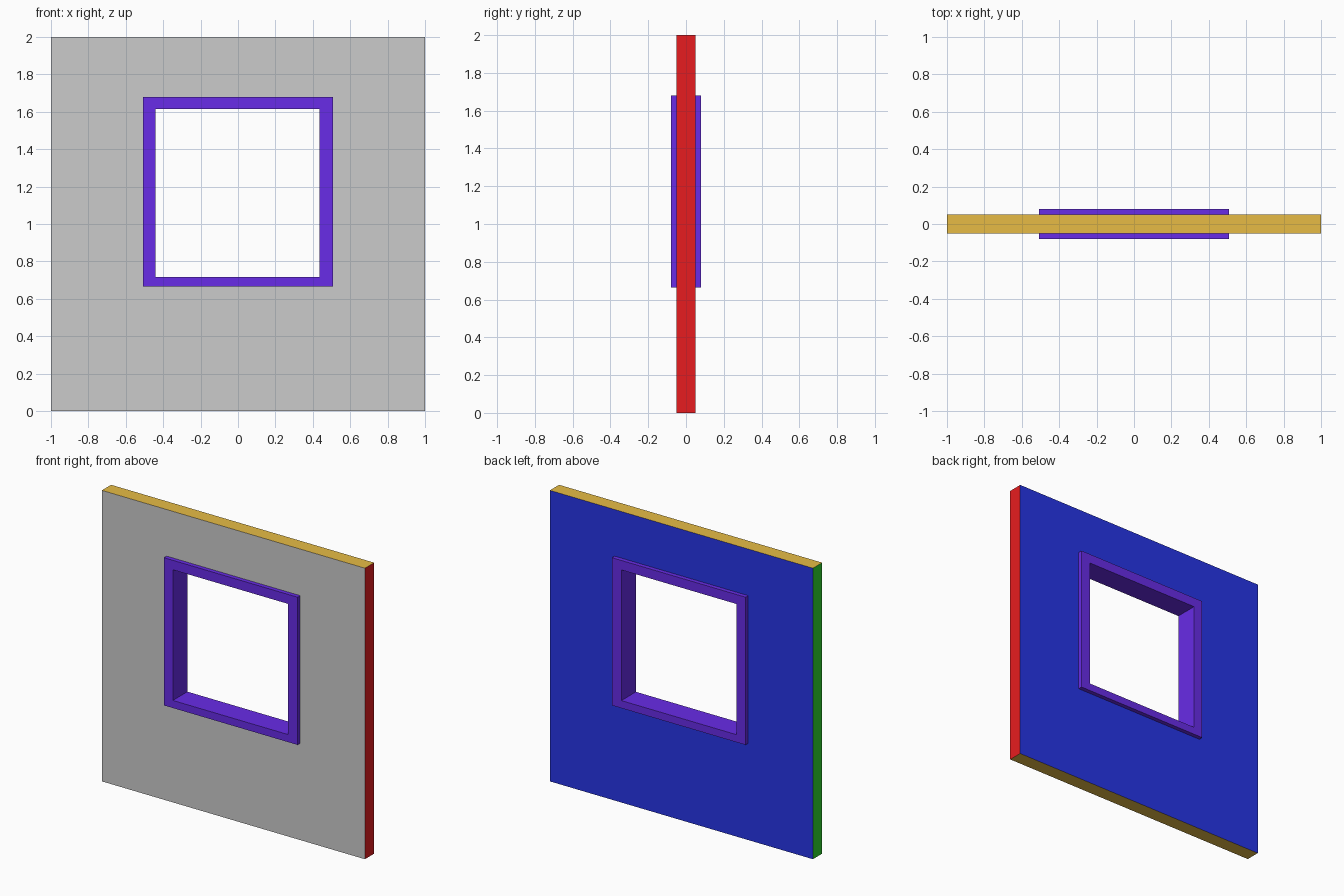
import bpy
import bmesh

if "Cube" in bpy.data.objects:
    bpy.data.objects.remove(bpy.data.objects["Cube"])


def material(name, rgb):
    mat = bpy.data.materials.new(name)
    mat.diffuse_color = (*rgb, 1.0)
    mat.use_nodes = True
    mat.node_tree.nodes["Principled BSDF"].inputs["Base Color"].default_value = mat.diffuse_color
    return mat


def rect(x0, x1, z0, z1):
    return [(x0, z0), (x1, z0), (x1, z1), (x0, z1)]


def holed_panel(name, outer, inner, half_depth):
    """Upright rectangular panel with a rectangular opening right through it."""
    bm = bmesh.new()
    of, ob, inf, inb = [
        [bm.verts.new((x, y, z)) for x, z in loop]
        for loop in (outer, inner)
        for y in (-half_depth, half_depth)
    ]
    for i in range(4):
        j = (i + 1) % 4
        bm.faces.new((of[i], of[j], inf[j], inf[i]))      # front
        bm.faces.new((ob[j], ob[i], inb[i], inb[j]))      # back
        bm.faces.new((of[j], of[i], ob[i], ob[j]))        # outer edge
        bm.faces.new((inf[i], inf[j], inb[j], inb[i]))    # opening lining
    bmesh.ops.recalc_face_normals(bm, faces=bm.faces)
    mesh = bpy.data.meshes.new(name)
    bm.to_mesh(mesh)
    bm.free()
    obj = bpy.data.objects.new(name, mesh)
    bpy.context.collection.objects.link(obj)
    return obj


# Wall with the window opening
wall = holed_panel("wall", rect(-1, 1, 0, 2), rect(-0.5, 0.5, 0.67, 1.67), 0.05)

# Each side of the wall has its own paint
paints = [
    ("front_grey", (0.8, 0.8, 0.8)),
    ("back_blue", (0.02, 0.035, 0.8)),
    ("right_red", (0.8, 0.012, 0.014)),
    ("left_green", (0.03, 0.7, 0.03)),
    ("edge_gold", (0.8, 0.5, 0.06)),
]
for paint in paints:
    wall.data.materials.append(material(*paint))
for face in wall.data.polygons:
    n = face.normal
    if abs(n.y) > 0.5:
        face.material_index = 0 if n.y < 0 else 1
    elif abs(n.x) > 0.5:
        face.material_index = 2 if n.x > 0 else 3
    else:
        face.material_index = 4

# Window frame standing proud of both wall faces
frame = holed_panel("window_frame", rect(-0.508, 0.508, 0.665, 1.68),
                    rect(-0.44, 0.436, 0.717, 1.615), 0.079)
frame.data.materials.append(material("frame_purple", (0.138, 0.025, 0.8)))
